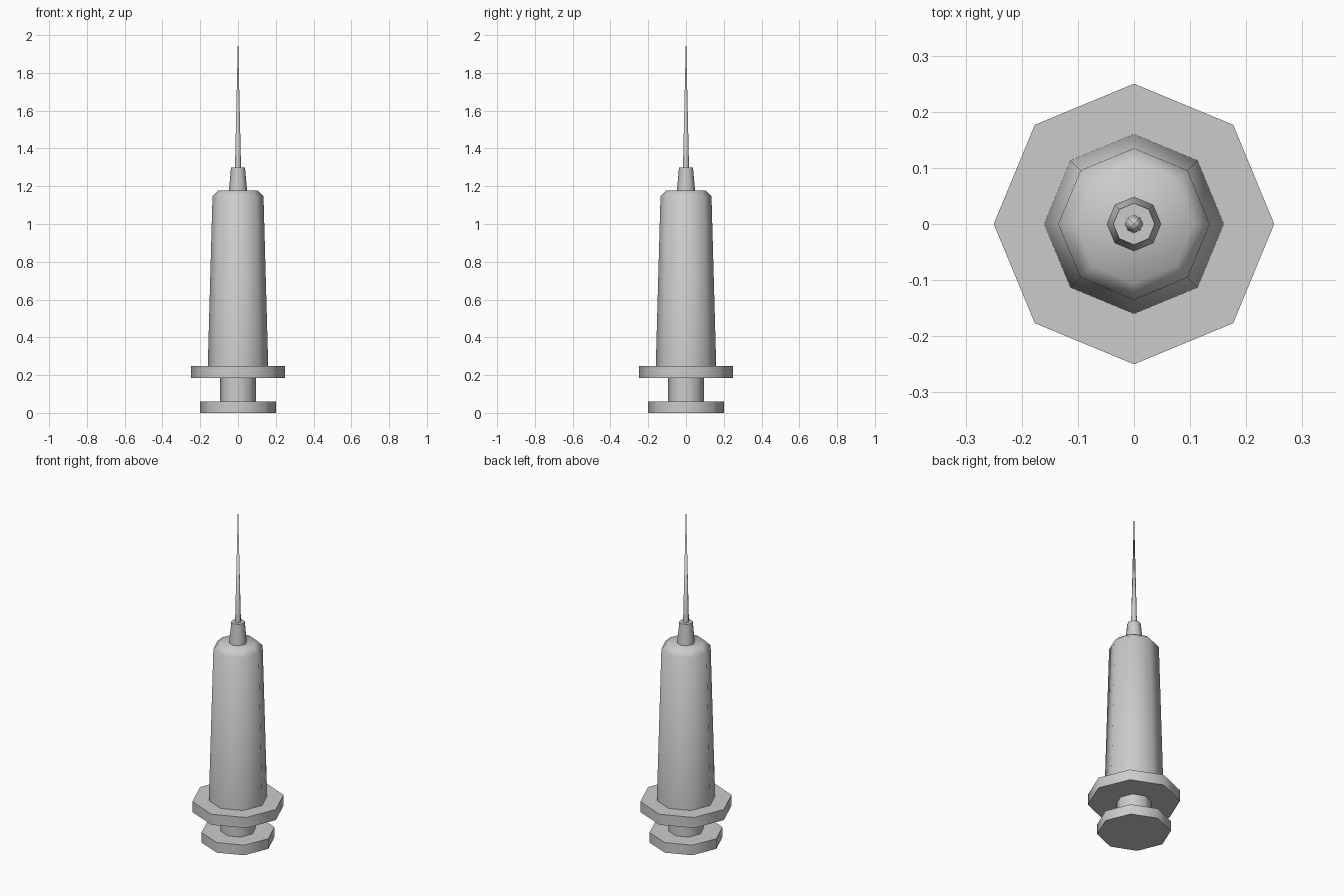
import bpy
import math

cube = bpy.data.objects.get("Cube")
if cube:
    bpy.data.objects.remove(cube, do_unlink=True)

# Single plain grey for the whole model
GREY = (0.6, 0.6, 0.6, 1.0)
grey = bpy.data.materials.new("plain grey")
grey.use_nodes = True
grey.diffuse_color = GREY
grey.node_tree.nodes["Principled BSDF"].inputs["Base Color"].default_value = GREY


def tapered_part(name, z0, z1, r0, r1):
    """Eight-sided cylinder or cone standing between two heights."""
    bpy.ops.mesh.primitive_cone_add(vertices=8, radius1=r0, radius2=r1,
                                    depth=z1 - z0, location=(0, 0, (z0 + z1) / 2))
    obj = bpy.context.object
    obj.name = name
    obj.data.materials.append(grey)
    return obj


def smooth(obj):
    bpy.ops.object.select_all(action='DESELECT')
    obj.select_set(True)
    bpy.context.view_layer.objects.active = obj
    bpy.ops.object.shade_smooth_by_angle(angle=math.radians(50))


# Plunger and finger flange
parts = [
    tapered_part("plunger_thumb_rest", 0, 0.06, 0.2, 0.2),
    tapered_part("plunger_rod", 0.06, 0.185, 0.095, 0.095),
    tapered_part("finger_flange", 0.185, 0.248, 0.25, 0.25),
]

# Tapered barrel with a chamfered shoulder
barrel = tapered_part("barrel", 0.248, 1.148, 0.16, 0.135)
shoulder = tapered_part("shoulder", 1.148, 1.178, 0.135, 0.105)
bpy.ops.object.select_all(action='DESELECT')
for obj in (shoulder, barrel):
    # Remove the hidden caps where the two sections meet
    mesh = obj.data
    import bmesh
    bm = bmesh.new()
    bm.from_mesh(mesh)
    sign = 1 if obj is barrel else -1
    caps = [f for f in bm.faces if f.normal.z * sign > 0.99]
    bmesh.ops.delete(bm, geom=caps, context='FACES_ONLY')
    bm.to_mesh(mesh)
    bm.free()
    obj.select_set(True)
bpy.context.view_layer.objects.active = barrel
bpy.ops.object.join()
bm = bmesh.new()
bm.from_mesh(barrel.data)
bmesh.ops.remove_doubles(bm, verts=bm.verts, dist=0.001)
bm.to_mesh(barrel.data)
bm.free()
parts.append(barrel)

# Needle hub and needle
parts.append(tapered_part("needle_hub", 1.178, 1.3, 0.048, 0.037))
parts.append(tapered_part("needle", 1.3, 2.0, 0.016, 0))

for part in parts:
    smooth(part)
